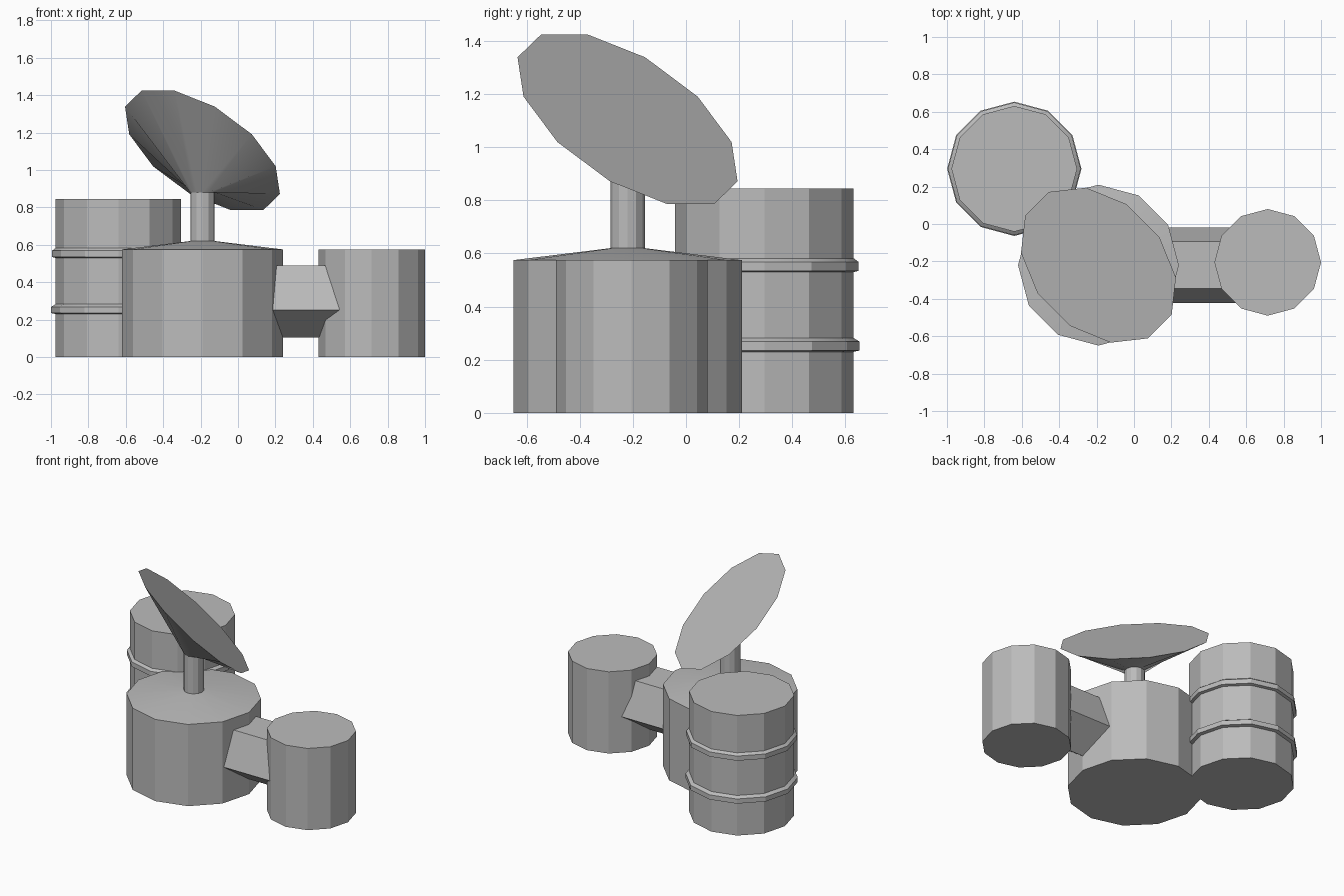
import bpy, bmesh, math
from mathutils import Matrix, Vector

old = bpy.data.objects.get("Cube")
if old:
    bpy.data.objects.remove(old, do_unlink=True)

grey = bpy.data.materials.new("plain grey")
grey.use_nodes = True
grey.diffuse_color = (0.5, 0.5, 0.5, 1)
grey.node_tree.nodes["Principled BSDF"].inputs["Base Color"].default_value = (0.5, 0.5, 0.5, 1)


def ring(radius, z, sides=12, start=0.0):
    """Points of a regular polygon at height z."""
    step = math.tau / sides
    return [Vector((radius * math.cos(start + i * step),
                    radius * math.sin(start + i * step), z)) for i in range(sides)]


def loft(name, rings, location):
    """Skin a stack of rings, capping both ends."""
    bm = bmesh.new()
    loops = [[bm.verts.new(p) for p in pts] for pts in rings]
    for low, high in zip(loops, loops[1:]):
        n = len(low)
        for i in range(n):
            j = (i + 1) % n
            bm.faces.new((low[i], low[j], high[j], high[i]))
    bm.faces.new(loops[0][::-1])
    bm.faces.new(loops[-1])
    bmesh.ops.recalc_face_normals(bm, faces=bm.faces)
    mesh = bpy.data.meshes.new(name)
    bm.to_mesh(mesh)
    bm.free()
    mesh.materials.append(grey)
    obj = bpy.data.objects.new(name, mesh)
    obj.location = location
    bpy.context.collection.objects.link(obj)
    bpy.ops.object.select_all(action="DESELECT")
    obj.select_set(True)
    bpy.context.view_layer.objects.active = obj
    bpy.ops.object.shade_smooth_by_angle(angle=math.radians(25))
    return obj


def lathe(name, profile, location):
    return loft(name, [ring(r, z) for r, z in profile], location)


# Main tank with a shallow roof, and the mast on top
CENTRE = (-0.19, -0.22, 0)
MAST_R, MAST_TOP = 0.065, 0.88
lathe("main_tank", [(0.43, 0), (0.43, 0.575), (MAST_R, 0.62)], CENTRE)
lathe("mast", [(MAST_R, 0.62), (MAST_R, MAST_TOP)], CENTRE)

# Dish: mast ring flaring out to a tilted rim
tilt = (Matrix.Translation((0, 0, 1.105))
        @ Matrix.Rotation(math.radians(43.5), 4, Vector((-1, 1, 0))))
rim = [tilt @ p for p in ring(0.48, 0)]
loft("dish", [ring(MAST_R, MAST_TOP), rim], CENTRE)

# Tall barrel with two raised hoops
BARREL_R = 0.336
profile = [(BARREL_R, 0)]
for z, hoop_r in ((0.23, 0.359), (0.53, 0.355)):
    profile += [(BARREL_R, z), (hoop_r, z + 0.005),
                (hoop_r, z + 0.038), (BARREL_R, z + 0.052)]
profile.append((BARREL_R, 0.845))
lathe("hooped_barrel", profile, (-0.64, 0.295, 0))

# Small side tank
lathe("side_tank", [(0.285, 0), (0.285, 0.575)], (0.715, -0.205, 0))

# Five-sided duct joining the main and side tanks, flat side up
duct = loft("connecting_duct",
            [ring(0.213, z, 5, math.pi) for z in (-0.33, 0.33)],
            (0.35, -0.22, 0.318))
duct.rotation_euler = (0, -math.pi / 2, 0)
